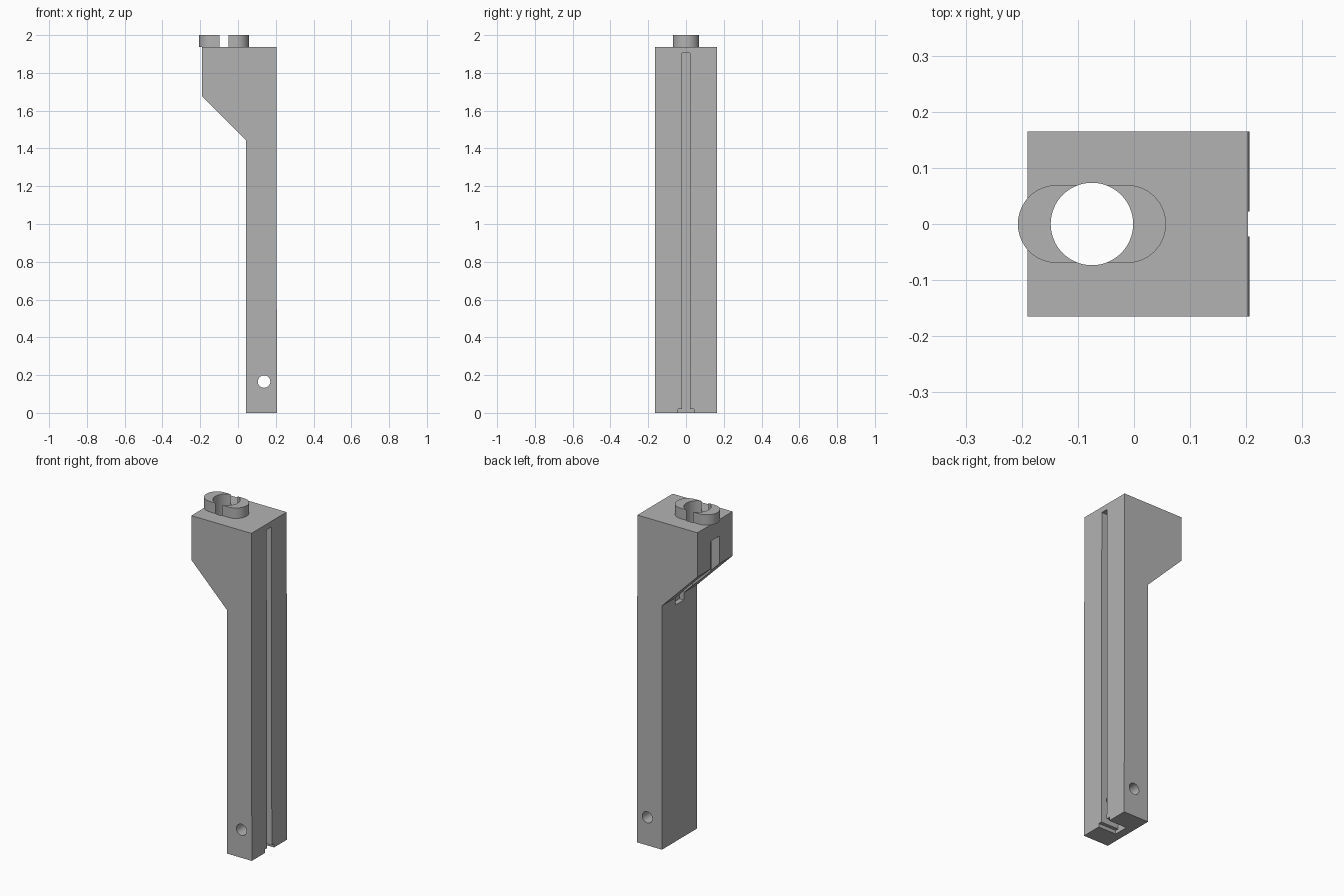
import bpy, bmesh, math
from mathutils import Matrix

if "Cube" in bpy.data.objects:
    bpy.data.objects.remove(bpy.data.objects["Cube"])

grey = bpy.data.materials.new("plain grey")
grey.use_nodes = True
colour = (0.45, 0.45, 0.45, 1)
grey.diffuse_color = colour
grey.node_tree.nodes["Principled BSDF"].inputs["Base Color"].default_value = colour


def add_object(name, bm):
    bmesh.ops.recalc_face_normals(bm, faces=bm.faces)
    mesh = bpy.data.meshes.new(name)
    bm.to_mesh(mesh)
    bm.free()
    mesh.materials.append(grey)
    obj = bpy.data.objects.new(name, mesh)
    bpy.context.collection.objects.link(obj)
    return obj


def extrude(name, points, offset):
    """Solid made by sweeping a flat outline along an offset."""
    bm = bmesh.new()
    face = bm.faces.new([bm.verts.new(p) for p in points])
    top = bmesh.ops.extrude_face_region(bm, geom=[face])
    verts = [v for v in top["geom"] if isinstance(v, bmesh.types.BMVert)]
    bmesh.ops.translate(bm, verts=verts, vec=offset)
    return add_object(name, bm)


def box(name, x0, x1, half_y, z0, z1):
    outline = [(x0, -half_y, z0), (x1, -half_y, z0), (x1, -half_y, z1), (x0, -half_y, z1)]
    return extrude(name, outline, (0, 2 * half_y, 0))


def cylinder(name, centre, radius, depth, turn=0):
    bm = bmesh.new()
    bmesh.ops.create_cone(bm, cap_ends=True, segments=64, radius1=radius, radius2=radius,
                          depth=depth,
                          matrix=Matrix.Translation(centre) @ Matrix.Rotation(turn, 4, "X"))
    return add_object(name, bm)


def cut(target, cutters):
    """Subtract each cutter and bake the result into the target."""
    for cutter in cutters:
        cutter.hide_render = True
        mod = target.modifiers.new("cut", "BOOLEAN")
        mod.operation = "DIFFERENCE"
        mod.solver = "EXACT"
        mod.object = cutter
    bpy.context.view_layer.update()
    result = target.evaluated_get(bpy.context.evaluated_depsgraph_get())
    baked = bpy.data.meshes.new_from_object(result)
    target.modifiers.clear()
    target.data = baked


# Post with an overhanging, sloped head
depth = 0.165
profile = [(0.042, 0), (0.206, 0), (0.203, 1.938), (-0.19, 1.938), (-0.19, 1.676), (0.042, 1.443)]
post = extrude("post", [(x, -depth, z) for x, z in profile], (0, 2 * depth, 0))

# Oblong collar on top
half = 0.0695
bore_x = -0.075
straight = 0.132 - half
outline = []
for side in (1, -1):
    for i in range(33):
        a = math.pi * i / 32 - side * math.pi / 2
        outline.append((bore_x + side * straight + half * math.cos(a), half * math.sin(a), 1.938))
collar = extrude("collar", outline, (0, 0, 0.062))

# Bore, cross hole, channels
bore = cylinder("bore_cutter", (bore_x, 0, 1.75), 0.0735, 0.8)
pin_hole = cylinder("pin_hole_cutter", (0.138, 0, 0.166), 0.033, 1, math.pi / 2)
long_slot = box("long_slot_cutter", 0.09, 0.3, 0.022, -0.1, 1.905)
foot_groove = box("foot_groove_cutter", 0.09, 0.3, 0.043, -0.1, 0.021)
head_slot = box("head_slot_cutter", -0.3, 0.07, 0.04, 1.4, 1.84)

cut(post, [bore, pin_hole, long_slot, foot_groove, head_slot])
cut(collar, [bore])
for cutter in (bore, pin_hole, long_slot, foot_groove, head_slot):
    bpy.data.objects.remove(cutter)

# Smooth the curved walls, keep edges crisp
bpy.ops.object.select_all(action="DESELECT")
for part in (post, collar):
    part.select_set(True)
bpy.context.view_layer.objects.active = post
bpy.ops.object.shade_smooth_by_angle(angle=math.radians(30))
